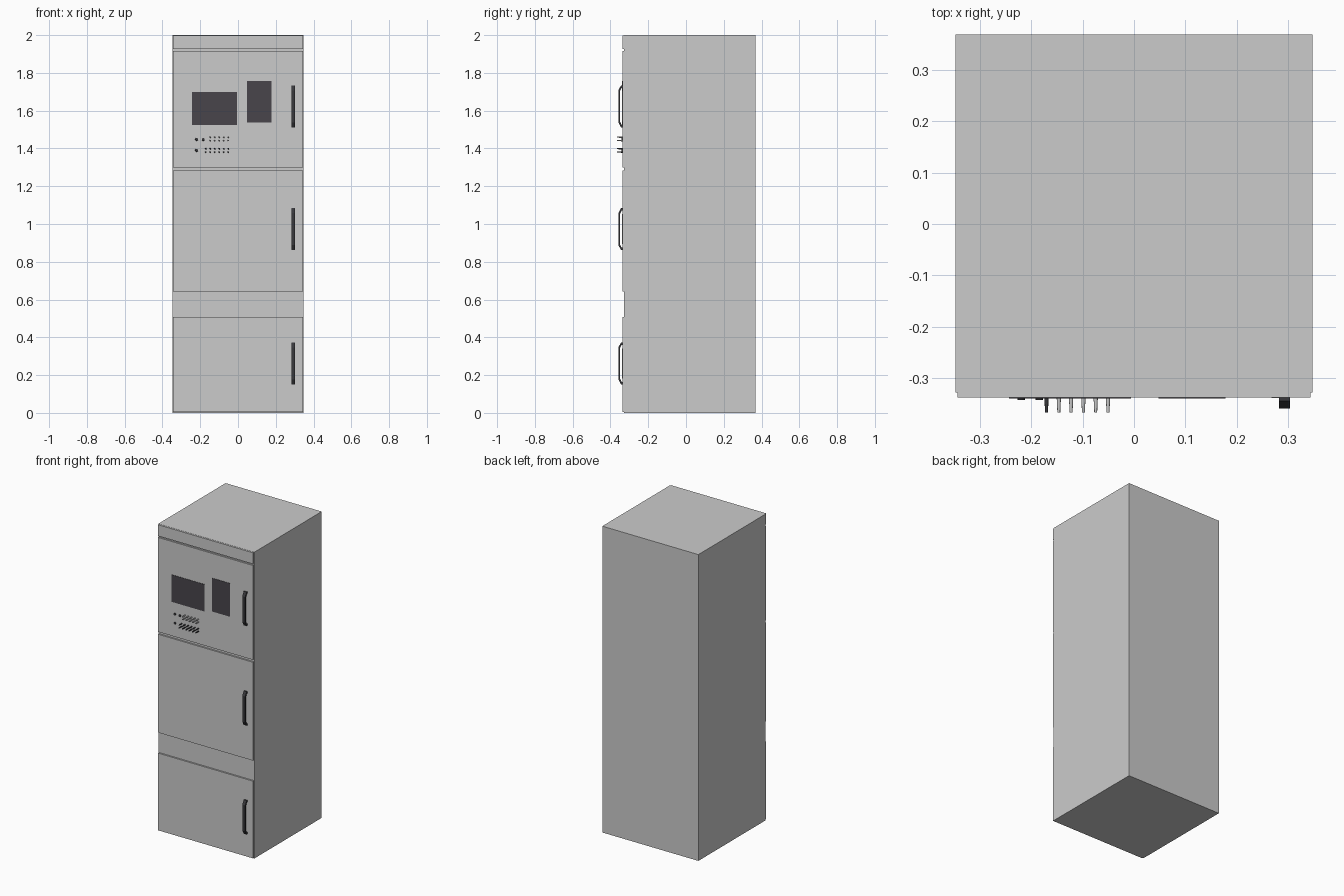
import bpy, bmesh, math
from mathutils import Matrix, Vector

if "Cube" in bpy.data.objects:
    bpy.data.objects.remove(bpy.data.objects["Cube"])


def material(name, r, g, b):
    m = bpy.data.materials.new(name)
    m.diffuse_color = (r, g, b, 1)
    m.use_nodes = True
    m.node_tree.nodes["Principled BSDF"].inputs["Base Color"].default_value = m.diffuse_color
    return m


CABINET = material("cabinet grey", 0.60, 0.60, 0.60)
DARK = material("screen charcoal", 0.065, 0.06, 0.07)
BLACK = material("handle black", 0.04, 0.04, 0.045)
LIGHT = material("terminal grey", 0.60, 0.60, 0.60)

FACE = -0.337   # front plane of the doors
BODY = -0.327   # front plane of the body


def finish(bm, name, mat):
    bmesh.ops.recalc_face_normals(bm, faces=bm.faces)
    me = bpy.data.meshes.new(name)
    bm.to_mesh(me)
    bm.free()
    me.materials.append(mat)
    ob = bpy.data.objects.new(name, me)
    bpy.context.collection.objects.link(ob)
    return ob


def box(name, x, y, z, mat):
    bm = bmesh.new()
    size = Vector((x[1] - x[0], y[1] - y[0], z[1] - z[0]))
    mid = Vector((x[0] + x[1], y[0] + y[1], z[0] + z[1])) / 2
    bmesh.ops.create_cube(bm, size=1, matrix=Matrix.Translation(mid) @ Matrix.Diagonal(size).to_4x4())
    return finish(bm, name, mat)


def peg(name, x, z, r_base, r_tip, tip_y, mat, sides=12):
    bm = bmesh.new()
    depth = FACE - tip_y
    place = Matrix.Translation((x, (FACE + tip_y) / 2, z)) @ Matrix.Rotation(math.pi / 2, 4, 'X')
    bmesh.ops.create_cone(bm, cap_ends=True, segments=sides, radius1=r_base,
                          radius2=r_tip, depth=depth, matrix=place)
    for f in bm.faces:
        f.smooth = len(f.verts) == 4
    return finish(bm, name, mat)


def handle(name, zc):
    # bracket profile in the y-z plane, outer then inner line, extruded across x
    half = [(FACE, 0.111), (-0.344, 0.111), (-0.358, 0.085)]
    inner = [(FACE, 0.098), (-0.341, 0.098), (-0.350, 0.080)]
    outline = half + [(y, -z) for y, z in reversed(half)]
    outline += [(y, -z) for y, z in inner] + [(y, z) for y, z in reversed(inner)]
    bm = bmesh.new()
    n = len(outline)
    left, right = ([bm.verts.new((x, y, zc + z)) for y, z in outline] for x in (0.282, 0.303))
    for i in range(n):
        j = (i + 1) % n
        bm.faces.new((left[i], left[j], right[j], right[i]))
    # side faces as quads between outer and inner lines
    for side in (left, right):
        for i in range(n // 2 - 1):
            bm.faces.new((side[i], side[i + 1], side[n - 2 - i], side[n - 1 - i]))
    finish(name=name, bm=bm, mat=BLACK)
    # slim grip plate lying on the door beside the handle
    box(name + "_plate", (0.267, 0.282), (FACE - 0.001, FACE), (zc - 0.08, zc + 0.08), CABINET)


# main body
box("cabinet_body", (-0.347, 0.347), (BODY, 0.368), (0, 2), CABINET)

# front panels
for name, z0, z1 in (("top_panel", 1.926, 1.999), ("upper_door", 1.300, 1.916),
                     ("middle_door", 0.642, 1.284), ("lower_door", 0.004, 0.508)):
    box(name, (-0.343, 0.343), (FACE, BODY), (z0, z1), CABINET)

# door handles
for name, zc in (("upper_handle", 1.623), ("middle_handle", 0.973), ("lower_handle", 0.262)):
    handle(name, zc)

# display screens
box("wide_screen", (-0.243, -0.006), (FACE - 0.002, FACE), (1.523, 1.70), DARK)
box("tall_screen", (0.048, 0.178), (FACE - 0.002, FACE), (1.538, 1.756), DARK)

# round buttons
for i, (x, z) in enumerate(((-0.219, 1.448), (-0.184, 1.448), (-0.219, 1.39))):
    peg(f"button_{i}", x, z, 0.008, 0.007, -0.342, BLACK, 16)

# paired terminal pegs, light upper row and dark lower row
for row, zc, first, mat in (("upper", 1.451, 1, LIGHT), ("lower", 1.39, 0, BLACK)):
    for i in range(first, 6):
        for s in (-1, 1):
            peg(f"{row}_terminal_{i}_{s}", -0.17 + 0.0239 * i, zc + s * 0.009,
                0.0042, 0.0028, -0.366, mat)
